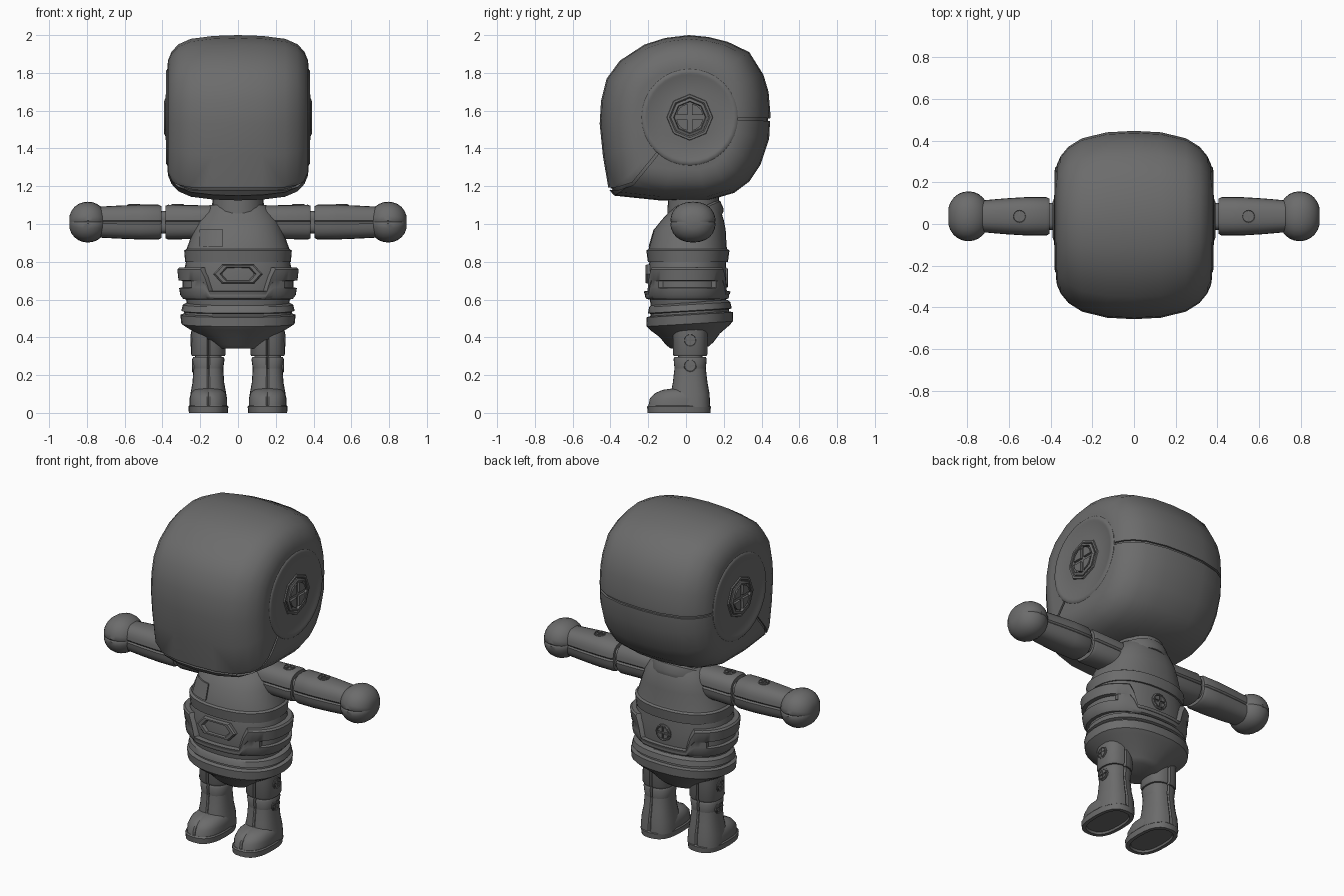
import bpy, bmesh, math
from mathutils import Matrix, Vector

if "Cube" in bpy.data.objects:
    bpy.data.objects.remove(bpy.data.objects["Cube"])

GREY = bpy.data.materials.new("dark grey")
GREY.diffuse_color = (0.15, 0.15, 0.15, 1)
GREY.use_nodes = True
GREY.node_tree.nodes["Principled BSDF"].inputs["Base Color"].default_value = GREY.diffuse_color
I = Matrix.Identity(4)
FRONT = Matrix.Rotation(math.radians(90), 4, 'X')
BACK = Matrix.Rotation(math.radians(-90), 4, 'X')
SIDE = Matrix.Rotation(math.radians(90), 4, 'Y')


def at(x, y, z, rot=I):
    return Matrix.Translation((x, y, z)) @ rot


def build(name, lofts, M=I, mirror=False):
    """Object from lofts; each loft is a list of closed rings, capped at both ends."""
    bm = bmesh.new()
    for rings in lofts:
        vs = [[bm.verts.new(M @ Vector(p)) for p in r] for r in rings]
        n = len(vs[0])
        for a, b in zip(vs, vs[1:]):
            for i in range(n):
                j = (i + 1) % n
                bm.faces.new((a[i], a[j], b[j], b[i]))
        bm.faces.new(vs[0][::-1])
        bm.faces.new(vs[-1])
    bmesh.ops.recalc_face_normals(bm, faces=bm.faces)
    me = bpy.data.meshes.new(name)
    bm.to_mesh(me)
    bm.free()
    me.materials.append(GREY)
    ob = bpy.data.objects.new(name, me)
    bpy.context.collection.objects.link(ob)
    if mirror:
        ob.modifiers.new("mirror", 'MIRROR').use_mirror_merge = False
    return ob


def spow(v, n):
    return math.copysign(abs(v) ** (2 / n), v)


def stack(rows, axis='z', n=2.3, seg=32, grooves=(), depth=0.94, tilt=0):
    """Super-ellipse rings from rows (height, cu, cv, ru, rv), with V grooves at given indices."""
    angles = []
    for i in range(seg):
        a = 2 * math.pi * i / seg
        angles += [(a - .05, 1), (a, depth), (a + .05, 1)] if i in grooves else [(a, 1)]
    rings = []
    for h, cu, cv, ru, rv in rows:
        ring = []
        for a, k in angles:
            u, v = cu + k * ru * spow(math.cos(a), n), cv + k * rv * spow(math.sin(a), n)
            ring.append((u, v, h + tilt * v) if axis == 'z' else (h, u, v))
        rings.append(ring)
    return rings


def lathe(profile, seg=32):
    return stack([(h, 0, 0, r, r) for r, h in profile], n=2, seg=seg)


def screw(name, M, r, mirror=False, seg=16):
    h = r * .15
    lofts = [lathe([(r, -4 * h), (r, h * .6), (.86 * r, h), (.8 * r, -.3 * h)], seg)]
    for q in range(4):
        g, R = .11 * r, .72 * r
        pie = [(g, g)] + [(R * math.cos(a), R * math.sin(a)) for a in (.16, .5, .785, 1.07, 1.41)]
        rot = Matrix.Rotation(q * math.pi / 2, 4, 'Z')
        lofts.append([[rot @ Vector((x, y, z)) for x, y in pie] for z in (-2 * h, h)])
    return build(name, lofts, M, mirror)


# Head: side profile (y, z) lofted across x, then split by a seam
PROFILE = [(-.457, 1.53), (-.45, 1.65), (-.42, 1.77), (-.35, 1.865), (-.22, 1.95), (-.11, 1.985),
           (.015, 2.0), (.12, 1.99), (.22, 1.965), (.335, 1.91), (.41, 1.79), (.437, 1.7), (.447, 1.58),
           (.44, 1.45), (.395, 1.315), (.335, 1.225), (.255, 1.165), (.12, 1.125), (-.14, 1.125),
           (-.38, 1.15), (-.41, 1.185), (-.44, 1.36)]
HALF = [(0, 1, 1), (.13, .985, .99), (.25, .92, .955), (.315, .83, .89), (.352, .73, .8),
        (.37, .64, .7), (.374, .58, .62)]


def head_rings(s):
    rows = [(-x, a, b) for x, a, b in HALF[:0:-1]] + HALF
    return [[(x * s, y * a * s, 1.56 + (z - 1.56) * b * s) for y, z in PROFILE] for x, a, b in rows]


shell = build("helmet_shell", [head_rings(1)])
seam = [(.6, 1.555), (.25, 1.565), (0, 1.56), (-.15, 1.385), (-.285, 1.22), (-.36, 1.195), (-.6, 1.185)]
band = seam + [(y + .006, z - .014) for y, z in reversed(seam)]
cutter = build("seam_cutter", [[[(x, y, z) for y, z in band] for x in (-.6, .6)]])
cutter.hide_render = True
mod = shell.modifiers.new("seam", 'BOOLEAN')
mod.operation, mod.solver, mod.object = 'DIFFERENCE', 'EXACT', cutter
bpy.context.view_layer.objects.active = shell
bpy.ops.object.modifier_apply(modifier="seam")
bpy.data.objects.remove(cutter)
build("helmet_core", [head_rings(.975)])

# Ear discs with an octagonal socket and a large screw
build("ear_disc", [lathe([(.255, .33), (.255, .374), (.248, .38), (.232, .381), (.224, .377), (.135, .377)]),
                   lathe([(.128, .36), (.12, .384), (.108, .384), (.1, .376)], 8)],
      at(0, .02, 1.565, SIDE), True)
screw("ear_screw", at(.376, .02, 1.565, SIDE), .1, True, 8)

# Neck and tilted collar
build("neck", [lathe([(.14, 1.0), (.135, 1.15)], 24)], at(0, .04, 0))
build("collar", [lathe([(.165, -.05), (.178, -.03), (.178, .015), (.168, .025), (.142, .025), (.135, -.01)])],
      at(0, .025, 1.035, Matrix.Rotation(math.radians(24), 4, 'X')))

# Chest, with a raised lower band and a pocket patch
chest = [(.80, .01, .28, .212), (.86, .01, .285, .22), (.868, .01, .272, .208), (.88, .01, .268, .205),
         (.97, .02, .235, .19), (1.02, .035, .215, .165), (1.07, .05, .18, .135), (1.1, .05, .15, .12)]
build("chest", [stack([(z, 0, cy, rx, ry) for z, cy, rx, ry in chest])])
patch = []
for z, cy, rx, ry in chest[3:5]:
    xs = [-.205, -.17, -.14, -.11, -.08]
    ys = [cy - ry * (1 - abs(x / rx) ** 2.3) ** (1 / 2.3) for x in xs]
    patch.append([(x, y - .009, z) for x, y in zip(xs, ys)] +
                 [(x, y + .01, z) for x, y in zip(xs[::-1], ys[::-1])])
build("chest_patch", [patch])

# Belly and armour belt, lower at the front and back, with side slots
build("belly", [stack([(.56, 0, .01, .265, .195), (.62, 0, .01, .28, .205), (.74, 0, .005, .29, .21),
                       (.82, 0, .01, .27, .2)])])
belt = []
for f, k, slot in [(0, .87, 0), (.02, .92, 0), (.14, .97, 0), (.36, .99, 0), (.38, .93, 1), (.58, .93, 1),
                   (.6, 1, 0), (.94, 1.02, 0), (1, .99, 0), (1, .86, 0)]:
    ring = []
    for i in range(72):
        a = 2 * math.pi * i / 72
        c, s = spow(math.cos(a), 2.3), spow(math.sin(a), 2.3)
        t = min(1, max(0, (abs(.315 * c) - .15) / .035))
        kk = .99 if slot and abs(math.sin(a)) > .62 else k
        ring.append((.315 * c * kk, .006 + .225 * s * kk, .6 + f * (.045 + .125 * t)))
    belt.append(ring)
build("armour_belt", [belt])


def hexagon(s, z):
    return [(x * s, y * s, z) for x, y in
            [(.13, 0), (.085, .05), (-.085, .05), (-.13, 0), (-.085, -.05), (.085, -.05)]]


build("belt_emblem", [[hexagon(1, -.05), hexagon(1, .004), hexagon(.92, .012), hexagon(.74, .012),
                       hexagon(.66, -.006)]], at(0, -.203, .735, FRONT))
screw("back_screw", at(0, .216, .715, BACK), .05)

# Hips: two bands over a bowl
build("hips", [stack([(.585, 0, .02, .265, .2), (.572, 0, .02, .292, .215), (.54, 0, .02, .3, .222),
                      (.535, 0, .02, .285, .208), (.524, 0, .02, .285, .208), (.518, 0, .02, .305, .23),
                      (.47, 0, .02, .3, .228), (.45, 0, .02, .27, .21), (.41, 0, .02, .2, .16),
                      (.365, 0, .02, .135, .125), (.345, 0, .02, .11, .1)], tilt=.06)])

# Arms: upper arm, elbow hinge, forearm and ball hand
CY, CZ = .037, 1.01


def limb(name, rows, n=3, depth=.94):
    build(name, [stack([(x, CY, CZ, a, b) for x, a, b in rows], 'x', n, 24, (0, 12), depth)], mirror=True)


limb("upper_arm", [(.14, .085, .088), (.37, .09, .092), (.385, .084, .086)], 2.6, .9)
limb("elbow_hinge", [(.34, .065, .06), (.45, .065, .06)], 4)
limb("forearm", [(.405, .084, .084), (.42, .092, .092), (.52, .092, .092), (.62, .086, .088), (.735, .076, .082)],
     2.6, .92)
ball = []
for i in range(1, 12):
    t = math.pi * i / 12
    r = math.sin(t) ** .85
    ball.append((.795 - .1 * math.cos(t), .12 * r, .108 * r))
limb("hand", ball, 2.25, .96)
for x in (.32, .55):
    screw("arm_screw", at(x, CY, 1.1, I), .034, True)

# Legs: thigh, knee hinge, shin and boot
LX, LY = .157, .022


def leg(name, rows, n=2.5, depth=.94, grooves=(6, 18)):
    build(name, [stack([(z, LX, cy, a, b) for z, cy, a, b in rows], 'z', n, 24, grooves, depth)], mirror=True)


leg("thigh", [(.3, LY, .086, .086), (.312, LY, .092, .092), (.47, LY, .09, .092)], 2.5, .72)
leg("knee_hinge", [(.25, LY, .07, .065), (.34, LY, .07, .065)], 3)
leg("shin_top", [(.235, LY, .079, .083), (.285, LY, .086, .088), (.297, LY, .08, .082)], 2.5, .74)
leg("shin", [(.03, LY, .1, .106), (.1, LY, .095, .103), (.16, LY, .084, .092), (.235, LY, .079, .083)])
leg("boot_toe", [(.034, -.038, .1, .162), (.075, -.036, .1, .156), (.105, -.026, .092, .138),
                 (.122, -.012, .075, .11), (.128, 0, .055, .08)], 2.4)
leg("boot_sole", [(.012, -.037, .078, .138), (0, -.037, .082, .144), (0, -.037, .103, .166),
                  (.033, -.037, .106, .169), (.04, -.037, .1, .163)], 2.6, 1, ())
for z, x in ((.385, .246), (.25, .238)):
    screw("leg_screw", at(x, LY, z, SIDE), .036, True)

# Smooth shading with sharp edges kept
bpy.ops.object.select_all(action='SELECT')
bpy.ops.object.shade_smooth_by_angle(angle=math.radians(38))
